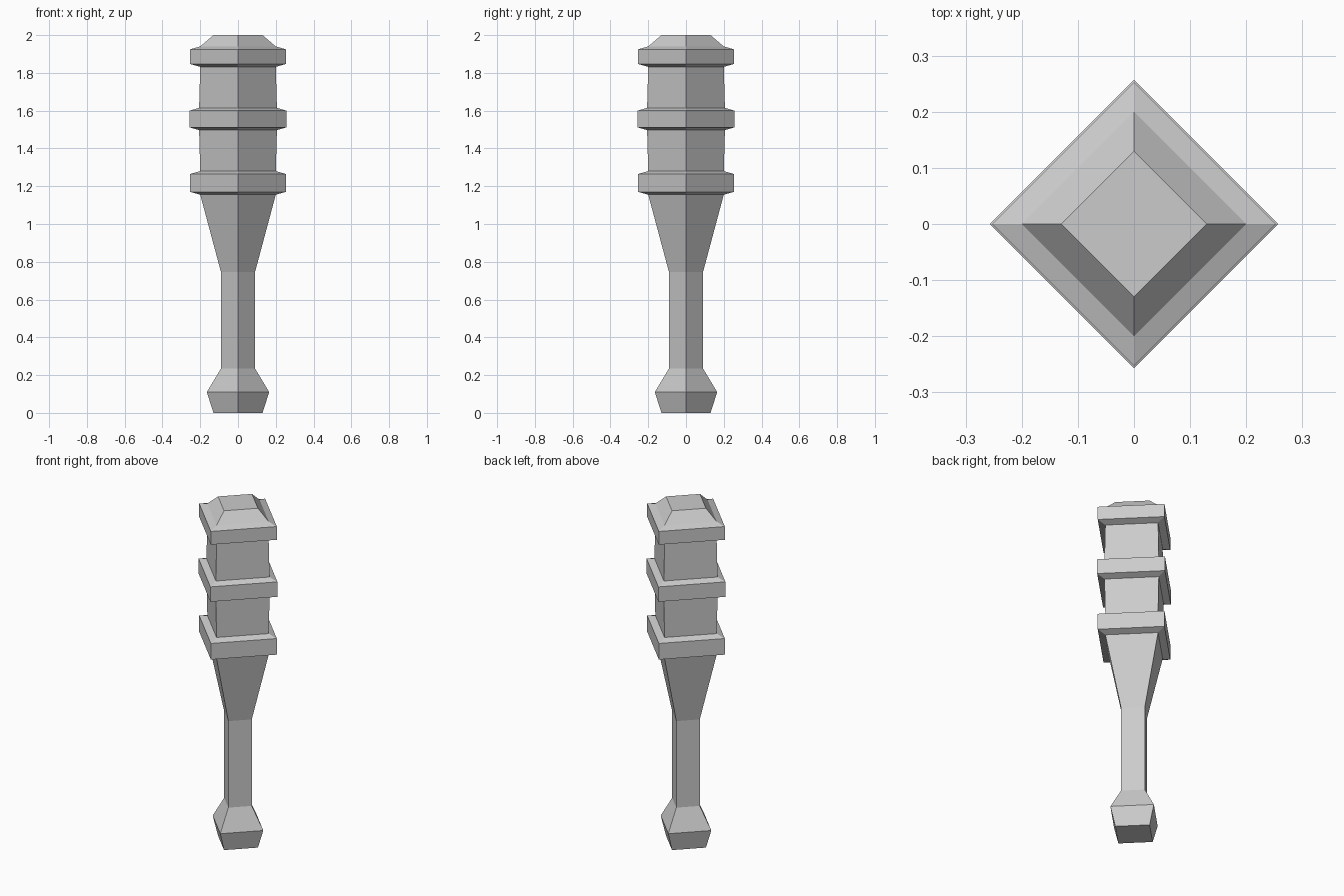
import bpy, bmesh
from math import cos, sin, pi

if "Cube" in bpy.data.objects:
    bpy.data.objects.remove(bpy.data.objects["Cube"])

SIDES = 4

# Pommel, grip and flare: (radius, height)
profile = [(0.13, 0.0), (0.165, 0.11), (0.09, 0.235), (0.09, 0.745)]

# Raised bands: (body radius below, body radius above, band radius, bottom, top)
bands = [(0.20, 0.20, 0.253, 1.155, 1.28),
         (0.206, 0.206, 0.257, 1.497, 1.615),
         (0.20, 0.20, 0.253, 1.832, 1.94)]
for r_low, r_high, r_out, z0, z1 in bands:
    profile += [(r_low, z0), (r_out, z0 + 0.015), (r_out, z1 - 0.015), (r_high, z1)]

# Chamfered tip
profile.append((0.13, 2.0))

# Sweep the profile around the four corners and close both ends
bm = bmesh.new()
rings = [[bm.verts.new((r * cos(2 * pi * i / SIDES), r * sin(2 * pi * i / SIDES), z))
          for i in range(SIDES)] for r, z in profile]
for low, high in zip(rings, rings[1:]):
    for i in range(SIDES):
        j = (i + 1) % SIDES
        bm.faces.new((low[i], low[j], high[j], high[i]))
bm.faces.new(rings[0][::-1])
bm.faces.new(rings[-1])
bmesh.ops.recalc_face_normals(bm, faces=bm.faces)

mesh = bpy.data.meshes.new("banded_club")
bm.to_mesh(mesh)
bm.free()
bpy.context.collection.objects.link(bpy.data.objects.new("banded_club", mesh))
